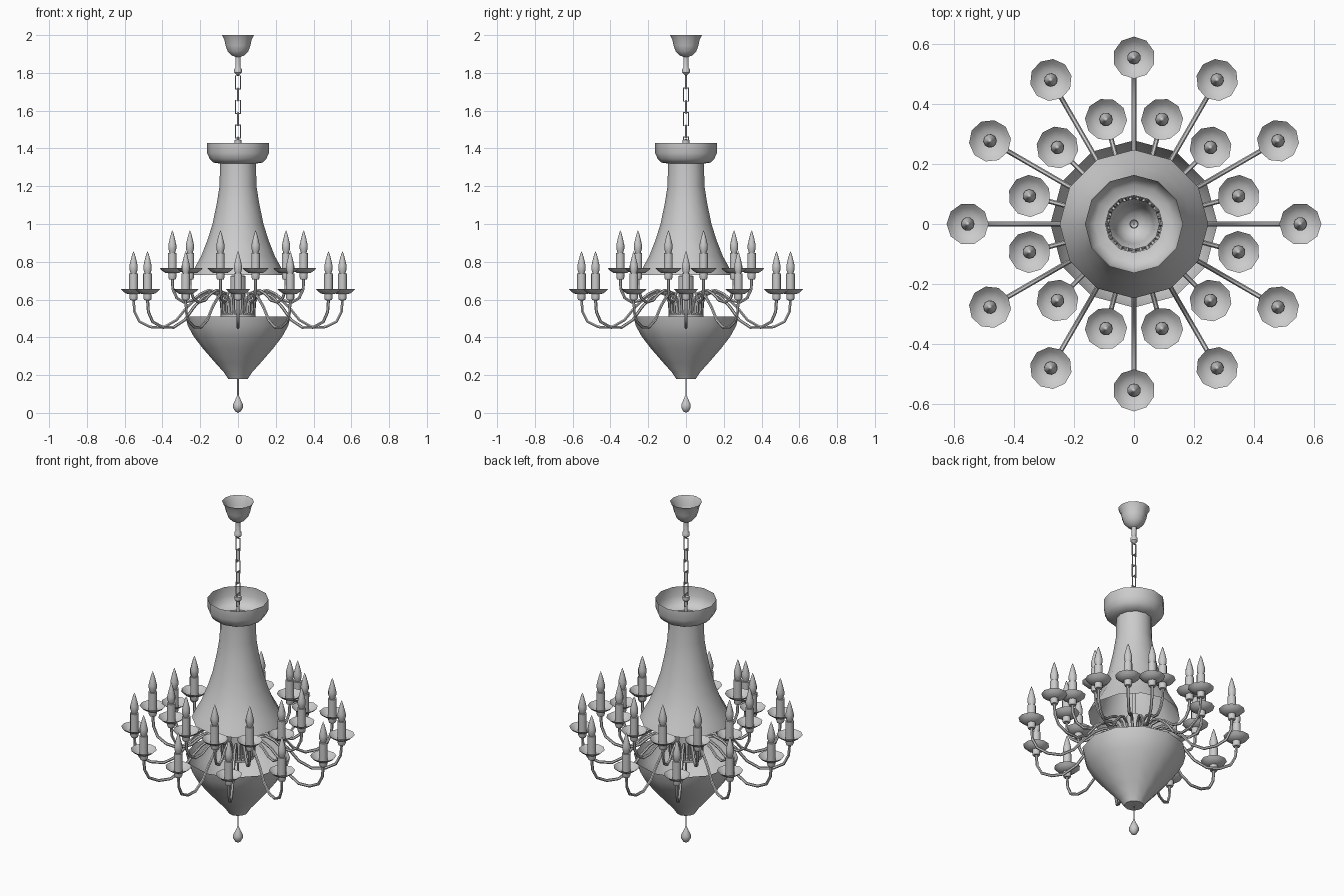
import bpy, bmesh, math
from mathutils import Matrix

if "Cube" in bpy.data.objects:
    bpy.data.objects.remove(bpy.data.objects["Cube"])


def finish(ob):
    bpy.ops.object.select_all(action='DESELECT')
    bpy.context.view_layer.objects.active = ob
    ob.select_set(True)
    bpy.ops.object.shade_smooth_by_angle(angle=math.radians(40))
    return ob


def lathe(name, profile, sides):
    """Revolve (radius, z) points around the z axis."""
    bm = bmesh.new()
    rings = []
    for r, z in profile:
        if r == 0:
            rings.append([bm.verts.new((0, 0, z))] * sides)
        else:
            rings.append([bm.verts.new((r * math.cos(math.tau * i / sides),
                                        r * math.sin(math.tau * i / sides), z))
                          for i in range(sides)])
    for a, b in zip(rings, rings[1:]):
        for i in range(sides):
            j = (i + 1) % sides
            bm.faces.new(list(dict.fromkeys((a[i], a[j], b[j], b[i]))))
    me = bpy.data.meshes.new(name)
    bm.to_mesh(me)
    bm.free()
    ob = bpy.data.objects.new(name, me)
    bpy.context.collection.objects.link(ob)
    return finish(ob)


def tube(name, points, radius, cyclic=False):
    cu = bpy.data.curves.new(name, 'CURVE')
    cu.dimensions = '3D'
    cu.bevel_depth = radius
    cu.bevel_resolution = 1
    cu.use_fill_caps = not cyclic
    sp = cu.splines.new('POLY')
    sp.points.add(len(points) - 1)
    for p, co in zip(sp.points, points):
        p.co = (*co, 1)
    sp.use_cyclic_u = cyclic
    ob = bpy.data.objects.new(name, cu)
    bpy.context.collection.objects.link(ob)
    bpy.ops.object.select_all(action='DESELECT')
    bpy.context.view_layer.objects.active = ob
    ob.select_set(True)
    bpy.ops.object.convert(target='MESH')
    return finish(bpy.context.view_layer.objects.active)


def around(ob, base, count, offset):
    """Place ob and linked copies in a ring about the z axis."""
    for i in range(count):
        c = ob if i == 0 else ob.copy()
        if i:
            bpy.context.collection.objects.link(c)
        c.matrix_world = Matrix.Rotation(offset + math.tau * i / count, 4, 'Z') @ base


# Ceiling canopy, open at the top, with stem and collar
lathe("ceiling_canopy", [(.085, 2), (.072, 1.975), (.066, 1.945), (.055, 1.915),
                         (.035, 1.893), (.014, 1.885), (.012, 1.83), (.02, 1.82),
                         (.02, 1.802), (.008, 1.79), (0, 1.785)], 12)

# Chain of alternating rectangular links
for i in range(6):
    z0, z1, w = 1.715 - i * .065, 1.785 - i * .065, .0125
    if i % 2:
        pts = [(0, -w, z0), (0, w, z0), (0, w, z1), (0, -w, z1)]
    else:
        pts = [(-w, 0, z0), (w, 0, z0), (w, 0, z1), (-w, 0, z1)]
    tube("chain_link", pts, .004, True)

# Central rod, collar and hub
lathe("center_rod", [(0, 1.45), (.018, 1.445), (.018, 1.425), (.008, 1.415),
                     (.008, .73), (.04, .725), (.04, .53)], 12)
lathe("arm_hub", [(.04, .53), (.085, .53), (.092, .522), (.092, .508),
                  (.07, .50), (.006, .49)], 12)

# Upper crown and bell-shaped shade
lathe("crown_bell", [(.163, 1.43), (.163, 1.375), (.15, 1.345), (.13, 1.325),
                     (.095, 1.32), (.098, 1.2), (.112, 1.11), (.135, 1.0),
                     (.16, .92), (.195, .83), (.228, .77), (.247, .73)], 12)

# Lower bowl and pendant
lathe("lower_bowl", [(.278, .51), (.265, .46), (.235, .405), (.185, .34),
                     (.12, .265), (.075, .215), (.052, .18), (.005, .18)], 12)
lathe("pendant_rod", [(.005, .50), (.004, .09)], 6)
lathe("pendant_drop", [(0, .105), (.006, .088), (.015, .068), (.026, .045),
                       (.026, .026), (.015, .008), (0, 0)], 10)


def tier(name, radius, pan_z, arm, offset):
    arm_ob = tube(name + "_arm", [(r, 0, z) for r, z in arm], .008)
    around(arm_ob, Matrix(), 12, offset)
    base = Matrix.Translation((radius, 0, pan_z))
    # Saucer, socket, candle and flame bulb, relative to the saucer rim
    parts = {
        "saucer": [(0, -.03), (.038, -.026), (.056, -.014), (.07, 0)],
        "socket": [(0, -.062), (.018, -.06), (.022, -.05), (.022, -.028)],
        "candle": [(.023, -.028), (.023, .08), (0, .08)],
        "flame_bulb": [(.015, .08), (.022, .102), (.022, .122), (.015, .152),
                       (.007, .182), (0, .2)],
    }
    for part, prof in parts.items():
        around(lathe(name + "_" + part, prof, 10), base, 12, offset)


# Twelve long low arms and twelve short high arms
tier("outer", .553, .657,
     [(.553, .60), (.548, .535), (.522, .483), (.465, .455), (.395, .452),
      (.325, .492), (.27, .56), (.215, .61), (.16, .638), (.115, .63),
      (.09, .59), (.084, .52)], 0)
tier("inner", .36, .767,
     [(.36, .71), (.357, .655), (.335, .608), (.295, .585), (.25, .595),
      (.205, .63), (.16, .65), (.115, .64), (.09, .60), (.084, .52)],
     math.pi / 12)
